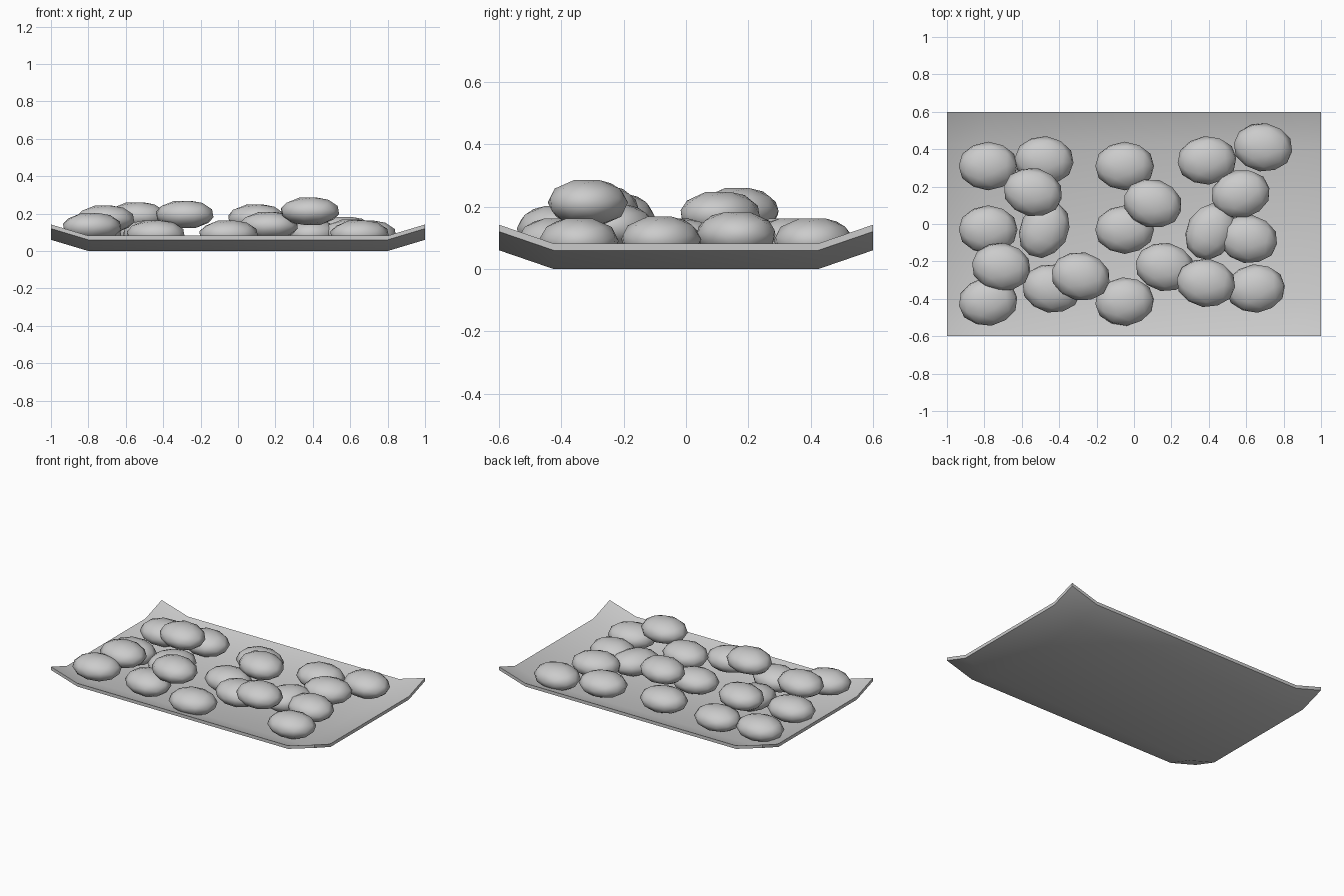
import bpy, bmesh, math
from mathutils import Matrix

if "Cube" in bpy.data.objects:
    bpy.data.objects.remove(bpy.data.objects["Cube"])

# Tray: thin sheet with a flat middle and upturned rims, corners raised most
XS = (-1.0, -0.8, 0.8, 1.0)
YS = (-0.6, -0.425, 0.425, 0.6)
RISE = 0.06
THICK = 0.022


def make_tray():
    bm = bmesh.new()
    grid = [[bm.verts.new((x, y, RISE * ((abs(x) > 0.9) + (abs(y) > 0.5))))
             for x in XS] for y in YS]
    faces = [bm.faces.new((grid[j][i], grid[j][i + 1], grid[j + 1][i + 1], grid[j + 1][i]))
             for j in range(3) for i in range(3)]
    # Extrude straight up for an even vertical thickness
    ext = bmesh.ops.extrude_face_region(bm, geom=faces, use_keep_orig=True)
    for v in ext["geom"]:
        if isinstance(v, bmesh.types.BMVert):
            v.co.z += THICK
    bmesh.ops.recalc_face_normals(bm, faces=bm.faces)
    mesh = bpy.data.meshes.new("tray")
    bm.to_mesh(mesh)
    bm.free()
    obj = bpy.data.objects.new("tray", mesh)
    bpy.context.collection.objects.link(obj)
    bpy.context.view_layer.objects.active = obj
    obj.select_set(True)
    bpy.ops.object.shade_smooth_by_angle(angle=math.radians(40))
    obj.select_set(False)


# One flattened low-poly pebble mesh, shared by every pebble
def make_pebble_mesh():
    bm = bmesh.new()
    bmesh.ops.create_icosphere(bm, subdivisions=2, radius=1.0,
                               matrix=Matrix.Rotation(math.radians(37.4), 4, 'Y'))
    bmesh.ops.scale(bm, vec=(0.16, 0.13, 0.078), verts=bm.verts)
    for f in bm.faces:
        f.smooth = True
    mesh = bpy.data.meshes.new("pebble")
    bm.to_mesh(mesh)
    bm.free()
    return mesh


# Pebbles: x, y, z of centre and turn in degrees
PEBBLES = [
    (-0.78, 0.31, 0.09, 0), (-0.48, 0.34, 0.09, -5), (-0.05, 0.31, 0.09, 0),
    (0.39, 0.34, 0.09, 5), (0.69, 0.41, 0.09, -8), (-0.54, 0.17, 0.187, -12),
    (0.10, 0.11, 0.175, -15), (0.57, 0.16, 0.11, 12), (-0.78, -0.03, 0.09, 0),
    (-0.48, -0.03, 0.09, 60), (-0.05, -0.03, 0.09, 0), (0.41, -0.04, 0.09, 60),
    (0.61, -0.08, 0.095, -10), (-0.71, -0.23, 0.17, -8), (-0.44, -0.345, 0.09, -10),
    (-0.285, -0.28, 0.195, -12), (0.165, -0.23, 0.135, -10), (0.385, -0.315, 0.213, -8),
    (0.65, -0.345, 0.09, 5), (-0.78, -0.415, 0.13, 8), (-0.05, -0.415, 0.09, 5),
]

make_tray()
pebble_mesh = make_pebble_mesh()
for n, (x, y, z, turn) in enumerate(PEBBLES, 1):
    pebble = bpy.data.objects.new(f"pebble_{n:02d}", pebble_mesh)
    pebble.location = (x, y, z)
    pebble.rotation_euler.z = math.radians(turn)
    bpy.context.collection.objects.link(pebble)
